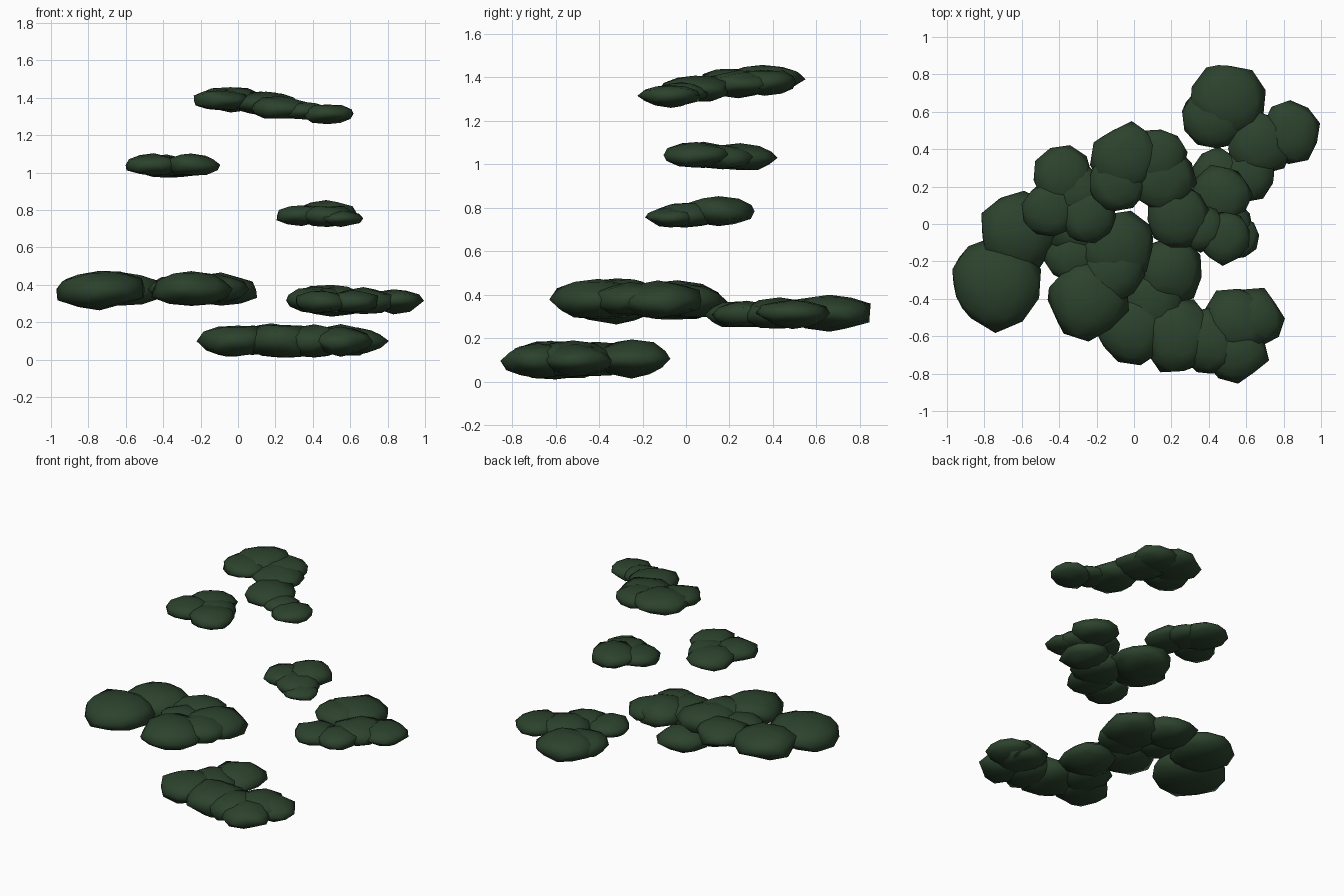
import bpy, bmesh, random
from math import tau
from mathutils import Matrix, Vector

default_cube = bpy.data.objects.get("Cube")
if default_cube:
    bpy.data.objects.remove(default_cube, do_unlink=True)

random.seed(4)

# Single leaf colour
leaf = bpy.data.materials.new("dark_leaf_green")
leaf.use_nodes = True
leaf_colour = (.025, .055, .026, 1)
leaf.diffuse_color = leaf_colour
leaf_shader = leaf.node_tree.nodes["Principled BSDF"]
leaf_shader.inputs["Base Color"].default_value = leaf_colour


def add_clump(bm, centre, radius, flatness):
    """Add one flattened, slightly uneven clump of leaves."""
    turn = Matrix.Rotation(random.uniform(0, tau), 3, "Z")
    squash = Matrix.Diagonal((radius, radius, radius * flatness))
    clump = bmesh.ops.create_icosphere(bm, subdivisions=2, radius=1)
    for vert in clump["verts"]:
        uneven = random.uniform(.91, 1.13)
        vert.co = centre + squash @ turn @ vert.co * uneven


def foliage_pad(name, height, slope, flatness, clumps):
    """Build a pad of overlapping clumps; slope tilts it along x and y."""
    bm = bmesh.new()
    for x, y, radius in clumps:
        lift = Vector((x, y)).dot(Vector(slope))
        add_clump(bm, Vector((x, y, height + lift)), radius, flatness)
    for face in bm.faces:
        face.smooth = True
    mesh = bpy.data.meshes.new(name)
    bm.to_mesh(mesh)
    bm.free()
    mesh.materials.append(leaf)
    pad = bpy.data.objects.new(name, mesh)
    bpy.context.collection.objects.link(pad)


# Lowest pad, at the front
foliage_pad("front_bottom_foliage", height=.11, slope=(0, .02), flatness=.46, clumps=[
    (-.01, -.56, .19), (.23, -.6, .2), (.18, -.25, .18), (.08, -.42, .17),
    (.41, -.62, .18), (.55, -.52, .18), (.55, -.68, .16), (.64, -.5, .15)])

# Wide low pad on the right
foliage_pad("right_low_foliage", height=.37, slope=(0, -.02), flatness=.42, clumps=[
    (-.74, -.32, .24), (-.62, -.04, .21), (-.25, -.4, .21), (-.3, 0, .18),
    (-.33, -.17, .15), (-.09, -.13, .2), (-.13, -.26, .18)])

# Low pad at the back left
foliage_pad("back_low_foliage", height=.3, slope=(0, .03), flatness=.4, clumps=[
    (.5, .66, .2), (.42, .57, .17), (.83, .49, .16),
    (.67, .43, .17), (.61, .28, .15), (.45, .25, .15)])

# Small pad halfway up on the left
foliage_pad("left_middle_foliage", height=.765, slope=(0, .13), flatness=.39, clumps=[
    (.47, .15, .16), (.34, .05, .14), (.48, 0, .15), (.55, -.07, .11)])

# Small pad higher up on the right
foliage_pad("right_upper_foliage", height=1.045, slope=(0, -.06), flatness=.38, clumps=[
    (-.38, .25, .16), (-.45, .08, .15), (-.3, .17, .14), (-.25, .05, .15)])

# Topmost pad, sloping down to the left
foliage_pad("top_foliage", height=1.363, slope=(-.09, .07), flatness=.36, clumps=[
    (-.04, .35, .18), (-.1, .22, .15), (.12, .36, .16), (.15, .24, .17),
    (.23, .04, .17), (.36, -.02, .12), (.48, -.07, .14)])
